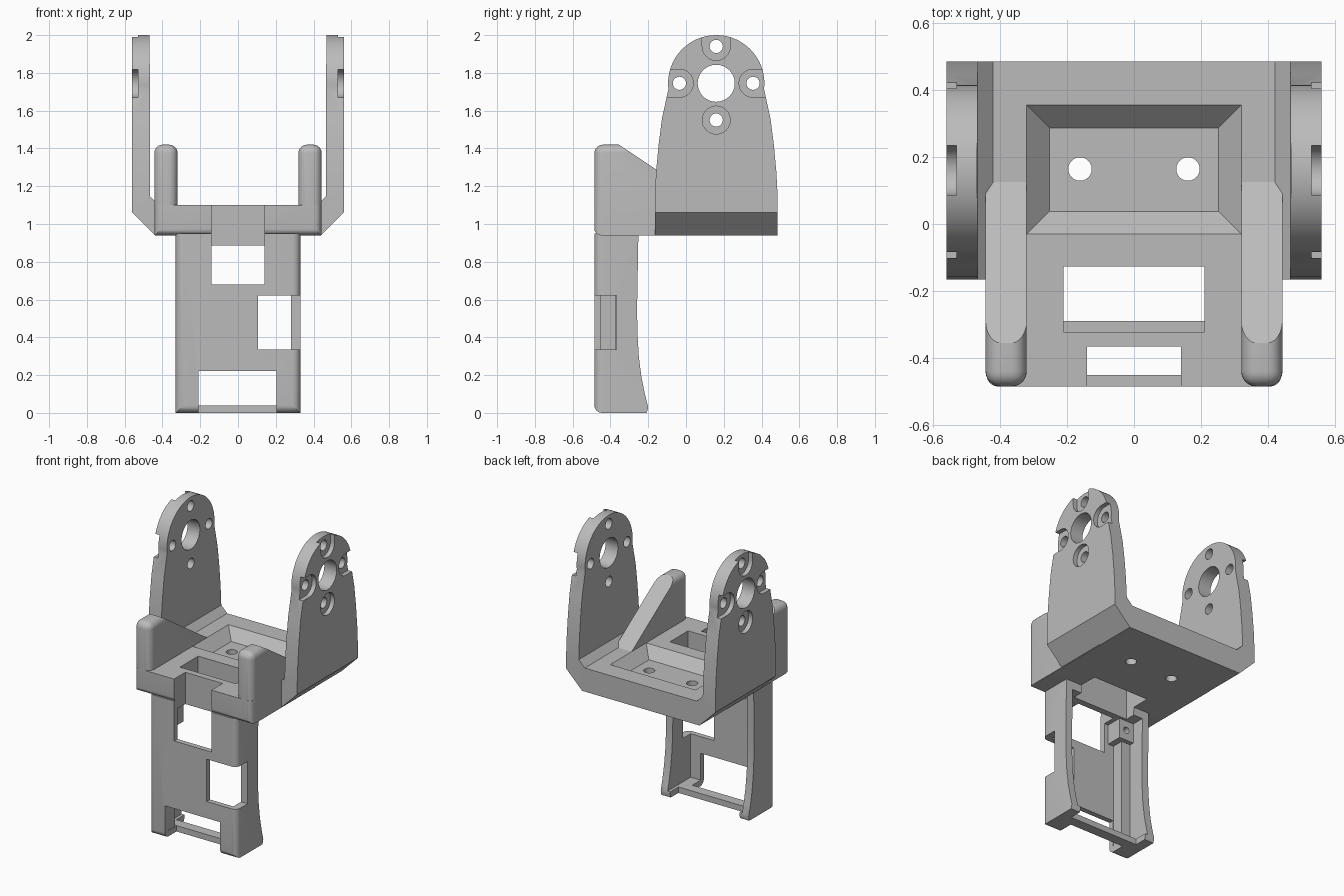
import bpy, bmesh, math
from mathutils import Vector

start = bpy.data.objects.get("Cube")
if start:
    bpy.data.objects.remove(start, do_unlink=True)

grey = bpy.data.materials.new("plain_grey")
grey.use_nodes = True
colour = (0.5, 0.5, 0.5, 1)
grey.diffuse_color = colour
grey.node_tree.nodes["Principled BSDF"].inputs["Base Color"].default_value = colour


def make(name, bm):
    bmesh.ops.recalc_face_normals(bm, faces=bm.faces)
    mesh = bpy.data.meshes.new(name)
    bm.to_mesh(mesh)
    bm.free()
    mesh.materials.append(grey)
    ob = bpy.data.objects.new(name, mesh)
    bpy.context.collection.objects.link(ob)
    return ob


def prism(points, axis, lo, hi):
    """Extrude a closed 2D outline along an axis: 0 = x (y,z), 1 = y (x,z), 2 = z (x,y)."""
    bm = bmesh.new()
    verts = []
    for p in points:
        co = list(p)
        co.insert(axis, lo)
        verts.append(bm.verts.new(co))
    face = bm.faces.new(verts)
    ext = bmesh.ops.extrude_face_region(bm, geom=[face])
    step = Vector((0, 0, 0))
    step[axis] = hi - lo
    bmesh.ops.translate(bm, vec=step, verts=[g for g in ext["geom"] if isinstance(g, bmesh.types.BMVert)])
    bmesh.ops.recalc_face_normals(bm, faces=bm.faces)
    return bm


def box(x0, x1, y0, y1, z0, z1):
    return prism([(x0, y0), (x1, y0), (x1, y1), (x0, y1)], 2, z0, z1)


def arc(cx, cy, r, a0, a1, n):
    return [(cx + r * math.cos(math.radians(a0 + (a1 - a0) * i / n)),
             cy + r * math.sin(math.radians(a0 + (a1 - a0) * i / n))) for i in range(n + 1)]


def disc(cx, cy, r, n=32):
    return arc(cx, cy, r, 0, 360, n)[:-1]


def round_edges(bm, rule, r):
    """Round the edges whose two end points satisfy the rule."""
    edges = [e for e in bm.edges if rule(e.verts[0].co, e.verts[1].co)]
    bmesh.ops.bevel(bm, geom=edges, offset=r, segments=6, profile=0.5, affect='EDGES', clamp_overlap=True)


def boolean(ob, bm, operation='DIFFERENCE'):
    tool = make("cutter", bm)
    tool.hide_render = True
    mod = ob.modifiers.new("cut", 'BOOLEAN')
    mod.operation, mod.solver, mod.object = operation, 'EXACT', tool
    bpy.context.view_layer.objects.active = ob
    bpy.ops.object.modifier_apply(modifier=mod.name)
    bpy.data.objects.remove(tool, do_unlink=True)


FRONT, BACK, FLOOR, DECK = -0.485, 0.485, 0.94, 1.10
JOIN = -0.16

# U-shaped fork: front profile trimmed by the domed side outline
half = [(0.44, FLOOR), (0.56, 1.06), (0.56, 2.1), (0.468, 2.1), (0.465, 1.145), (0.42, DECK)]
fork = make("fork", prism(half + [(-x, z) for x, z in reversed(half)], 1, -0.3, 0.6))
CY, CZ = 0.16, 1.745
flank = [(0.325, 0.9), (0.325, 1.15), (0.318, 1.28), (0.305, 1.42), (0.287, 1.56)]
outline = [(CY + d, z) for d, z in flank] + arc(CY, CZ, 0.255, -7, 187, 40)
outline += [(CY - d, z) for d, z in reversed(flank)]
boolean(fork, prism(outline, 0, -1, 1), 'INTERSECT')

# Bearing holes, screw holes and counterbores open to the rim
boolean(fork, prism(disc(CY, CZ, 0.098, 48), 0, -1, 1))
R, DEEP = 0.074, 0.53
for dy, dz in ((0, 1), (0, -1), (1, 0), (-1, 0)):
    y, z = CY + 0.195 * dy, CZ + 0.195 * dz
    boolean(fork, prism(disc(y, z, 0.035, 24), 0, -1, 1))
    if dz == -1:
        seat = disc(y, z, R)
    else:
        turn = math.degrees(math.atan2(dz, dy))
        seat = arc(y, z, R, turn + 90, turn + 270, 16)
        seat += [(p + 0.2 * dy, q + 0.2 * dz) for p, q in (seat[-1], seat[0])]
    for side in (-1, 1):
        lo, hi = sorted((side * DEEP, side * 0.7))
        boolean(fork, prism(seat, 0, lo, hi))

# Sloped pocket in the fork floor with two screw holes
pocket = box(-0.32, 0.32, -0.03, 0.355, DECK - 0.07, DECK)
for v in pocket.verts:
    if v.co.z < DECK - 0.01:
        v.co.x -= math.copysign(0.068, v.co.x)
        v.co.y += 0.068 if v.co.y < 0.1 else -0.068
boolean(fork, pocket)
for x in (-0.161, 0.161):
    boolean(fork, prism(disc(x, 0.164, 0.035, 24), 2, 0.8, 1.2))

# Front deck with a rounded nose
bm = box(-0.44, 0.44, FRONT, JOIN, FLOOR, DECK)
round_edges(bm, lambda a, b: a.y < -0.4 and b.y < -0.4 and (abs(a.x - b.x) < 0.1 or a.z < 1), 0.035)
deck = make("front_deck", bm)

# Cheek ribs with rounded crowns and a sloping back
for side, label in ((1, "left"), (-1, "right")):
    x0, x1 = sorted((side * 0.32, side * 0.443))
    bm = box(x0, x1, FRONT, 0.2, FLOOR + 0.001, 1.42)
    round_edges(bm, lambda a, b: (a.y < -0.4 and b.y < -0.4)
                or (a.z > 1.4 and b.z > 1.4 and abs(a.y - b.y) > 0.1), 0.045)
    cut = bmesh.ops.bisect_plane(bm, geom=bm.verts[:] + bm.edges[:] + bm.faces[:],
                                 plane_co=(0, -0.355, 1.42), plane_no=(0, 0.32, 0.48), clear_outer=True)
    bmesh.ops.holes_fill(bm, edges=[g for g in cut["geom_cut"] if isinstance(g, bmesh.types.BMEdge)])
    make(label + "_cheek", bm)

# Hanging shell with flared side walls
curve = [(-0.208, 0), (-0.2, 0.03), (-0.218, 0.1), (-0.236, 0.19), (-0.25, 0.3),
         (-0.257, 0.42), (-0.259, 0.55), (-0.252, FLOOR + 0.01)]
bm = prism([(FRONT, FLOOR + 0.01), (FRONT, 0)] + curve, 0, -0.33, 0.33)
round_edges(bm, lambda a, b: a.y < -0.4 and b.y < -0.4 and (a.z < 0.1 or b.z < 0.1), 0.04)
shell = make("lower_shell", bm)
boolean(shell, box(-0.28, 0.28, -0.45, 0.1, 0.04, 0.885))      # hollow
boolean(shell, box(-0.26, 0.26, -0.29, 0.1, -0.1, 0.3))        # set-back bottom bar
boolean(shell, box(-0.21, 0.205, -0.6, -0.36, -0.1, 0.222))    # bottom slot
boolean(shell, box(0.105, 0.5, -0.6, -0.367, 0.335, 0.622))    # side window

# Openings shared by the deck and the shell
for part in (deck, shell):
    boolean(part, box(-0.14, 0.14, -0.6, -0.365, 0.68, 1.3))
    boolean(part, box(-0.21, 0.21, -0.322, -0.127, 0.8, 1.3))
boolean(fork, box(-0.21, 0.21, -0.322, -0.127, 0.8, 1.3))

# Inner rail with a drilled boss
make("inner_rail", box(-0.285, -0.212, -0.455, -0.37, 0.03, 0.76))
boss = make("rail_boss", box(-0.285, -0.17, -0.455, -0.34, 0.75, 0.89))
boolean(boss, prism(disc(-0.225, 0.82, 0.022, 16), 1, -0.4, -0.2))

# Smooth rounded faces while keeping hard edges
for ob in bpy.context.scene.objects:
    ob.select_set(ob.type == 'MESH')
bpy.context.view_layer.objects.active = fork
bpy.ops.object.shade_smooth_by_angle(angle=math.radians(30))
